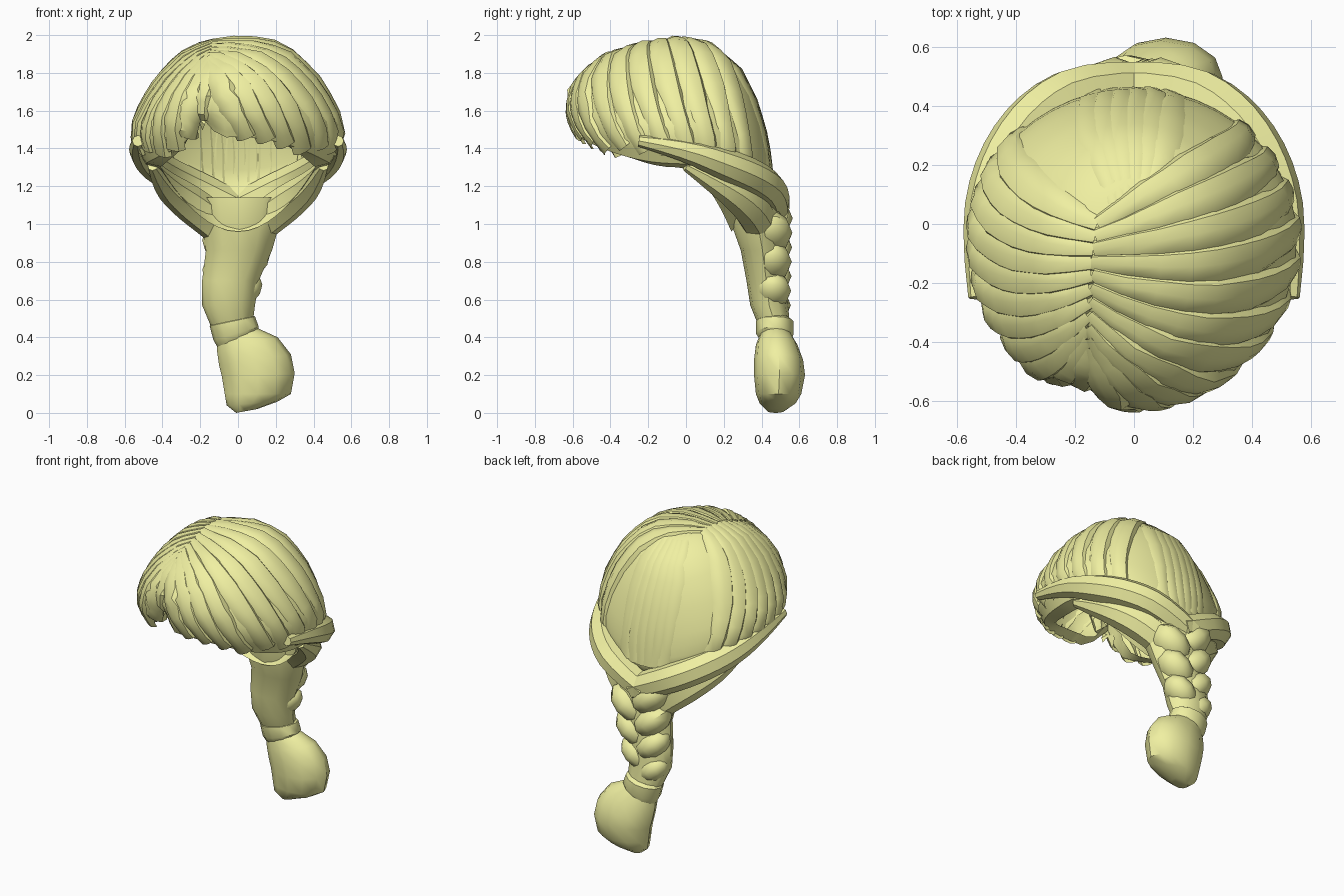
import bpy, bmesh
from math import sin, cos, pi, exp, radians
from mathutils import Vector, Matrix
from mathutils.bvhtree import BVHTree

if "Cube" in bpy.data.objects:
    bpy.data.objects.remove(bpy.data.objects["Cube"])

mat = bpy.data.materials.new("blond_hair")
mat.diffuse_color = (0.87, 0.87, 0.36, 1)
mat.use_nodes = True
mat.node_tree.nodes["Principled BSDF"].inputs["Base Color"].default_value = mat.diffuse_color


def finish(obj, angle=40):
    if not obj.data.materials:
        obj.data.materials.append(mat)
    bpy.ops.object.select_all(action='DESELECT')
    obj.select_set(True)
    bpy.context.view_layer.objects.active = obj
    bpy.ops.object.shade_smooth_by_angle(angle=radians(angle))


def grid_mesh(name, rows, wrap=True, caps=False, angle=40):
    """Skin a list of equally long point rows."""
    n = len(rows[0])
    verts = [p for r in rows for p in r]
    faces = []
    for i in range(len(rows) - 1):
        for j in range(n if wrap else n - 1):
            k = (j + 1) % n
            faces.append((i * n + j, i * n + k, (i + 1) * n + k, (i + 1) * n + j))
    if caps:
        faces.append(tuple(range(n)))
        faces.append(tuple(range(len(verts) - n, len(verts))))
    me = bpy.data.meshes.new(name)
    me.from_pydata(verts, [], faces)
    bm = bmesh.new()
    bm.from_mesh(me)
    bmesh.ops.remove_doubles(bm, verts=bm.verts, dist=0.0005)
    bmesh.ops.recalc_face_normals(bm, faces=bm.faces)
    bm.to_mesh(me)
    bm.free()
    obj = bpy.data.objects.new(name, me)
    bpy.context.collection.objects.link(obj)
    finish(obj, angle)
    return obj


# Cap profiles (radius, z) from crown to turned-in hem
FRONT = [(0, 1.98), (.2, 1.945), (.38, 1.88), (.49, 1.79), (.55, 1.7), (.565, 1.6), (.55, 1.52), (.52, 1.46), (.46, 1.49)]
SIDE = [(0, 1.98), (.17, 1.96), (.3, 1.89), (.42, 1.76), (.5, 1.63), (.55, 1.52), (.55, 1.43), (.49, 1.32), (.41, 1.3)]
BACK = [(0, 1.98), (.2, 1.94), (.34, 1.82), (.42, 1.66), (.47, 1.5), (.5, 1.35), (.51, 1.22), (.43, 1.1), (.29, .96)]


def surf(phi, k):
    i = min(int(k), 7)
    f = k - i
    mix = lambda p: Vector(p[i]).lerp(Vector(p[i + 1]), f)
    end, side = mix(FRONT if sin(phi) < 0 else BACK), mix(SIDE)
    x, y = side.x * cos(phi), end.x * sin(phi)
    z = end.y * sin(phi) ** 2 + side.y * cos(phi) ** 2
    # parting notch in the fringe
    if sin(phi) < 0 and k > 2:
        g = exp(-((x + .19) / .06) ** 2) * min(1, (k - 2) / 4)
        y *= 1 - .14 * g
        z += .12 * g * max(0, k - 4) / 3
    return Vector((x, y - .05, z))


N = 48
cap = grid_mesh("hair_cap", [[surf(2 * pi * j / N, k / 2) for j in range(N)] for k in range(17)])
bm = bmesh.new()
bm.from_mesh(cap.data)
tree = BVHTree.FromBMesh(bm)
bm.free()

CENTRE = Vector((0, -.05, 1.45))
SECTION = [(-1, -.02), (-.65, .01), (0, .024), (.6, .018), (1, -.02)]


def lock(name, a, b, width, bow=(0, 0, 0), height=1):
    """Lens-shaped strand lying on the cap from a to b."""
    da, db = (a - CENTRE).normalized(), (b - CENTRE).normalized()
    dm = (da + db).normalized() * 1.15 + Vector(bow)
    path = []
    steps = 10
    for i in range(steps + 1):
        t = i / steps
        d = (da * (1 - t) ** 2 + dm * 2 * t * (1 - t) + db * t * t).normalized()
        reach = .58 * (1 - t) + (b - CENTRE).length * t
        p, nrm, _, _ = tree.find_nearest(CENTRE + d * reach)
        if nrm.dot(d) < 0:
            nrm = -nrm
        path.append((p, nrm))
    rows = []
    for i, (p, nrm) in enumerate(path):
        t = i / steps
        tan = (path[min(i + 1, steps)][0] - path[max(i - 1, 0)][0]).normalized()
        across = nrm.cross(tan).normalized()
        w = width * (.3 + .7 * sin(pi * min(.8, t * .95 + .05)))
        h = height * (.6 + .4 * sin(pi * t))
        rows.append([p + across * s * w + nrm * q * h for s, q in SECTION])
    grid_mesh(name, rows, wrap=False, angle=35)


# Strands swept from the parting to both sides
part_front, part_back = Vector((-.16, -.42, 1.86)), Vector((-.12, 0, 1.98))
for side, first, last in ((1, -84, 48), (-1, 250, 132)):
    count = 11
    for i in range(count):
        u = i / (count - 1)
        phi = radians(first + (last - first) * u)
        start = part_front.lerp(part_back, u)
        k = 7 if u < .35 else 6.5
        lock("side_strand", start, surf(phi, k), .085,
             (side * .12 * u, -.3 * u, .1 * u), 1.2)

# Flat strands fanning down the back
for i in range(6):
    phi = radians(62 + 12 * i)
    lock("back_strand", surf(phi, .7), surf(phi * .5 + pi / 4, 6), .06, height=.35)


def tube(name, pts):
    """Tapered eight-sided roll through (x, y, z, radius) points."""
    cu = bpy.data.curves.new(name, 'CURVE')
    cu.dimensions = '3D'
    cu.bevel_depth = 1
    cu.bevel_resolution = 2
    cu.use_fill_caps = True
    sp = cu.splines.new('NURBS')
    sp.points.add(len(pts) - 1)
    for q, (x, y, z, r) in zip(sp.points, pts):
        q.co = (x, y, z, 1)
        q.radius = r
    sp.use_endpoint_u = True
    sp.order_u = 3
    sp.resolution_u = 3
    obj = bpy.data.objects.new(name, cu)
    bpy.context.collection.objects.link(obj)
    bpy.ops.object.select_all(action='DESELECT')
    obj.select_set(True)
    bpy.context.view_layer.objects.active = obj
    bpy.ops.object.convert(target='MESH')
    finish(bpy.context.view_layer.objects.active)


# Thick rolls along the hem that gather at the nape
for s in (1, -1):
    tube("hem_roll", [(s * .53, -.25, 1.44, .03), (s * .53, -.02, 1.4, .06), (s * .46, .2, 1.32, .085),
                      (s * .34, .37, 1.25, .09), (s * .17, .47, 1.17, .09), (s * -.04, .47, 1.07, .08)])
    tube("nape_roll", [(s * .45, .0, 1.31, .03), (s * .4, .17, 1.22, .07), (s * .27, .32, 1.12, .1),
                       (s * .11, .4, 1.0, .1), (0, .42, .88, .08)])


def loft(name, rings, n=12, angle=40):
    """Rings are (z, x0, x1, y0, y1, tilt)."""
    rows = []
    for z, x0, x1, y0, y1, tilt in rings:
        rows.append([((x0 + x1) / 2 + (x1 - x0) / 2 * cos(a), (y0 + y1) / 2 + (y1 - y0) / 2 * sin(a),
                      z + tilt * cos(a)) for a in (2 * pi * j / n for j in range(n))])
    grid_mesh(name, rows, caps=True, angle=angle)


# Braid core, tie and loose tail
loft("braid_core", [(1.14, -.22, .26, .24, .5, 0), (1.0, -.19, .22, .24, .52, 0), (.86, -.17, .18, .29, .52, 0),
                    (.7, -.19, .11, .32, .53, 0), (.57, -.19, .09, .34, .54, 0), (.47, -.14, .08, .38, .55, .02)])
loft("braid_tie", [(.5, -.14, .07, .39, .55, .02), (.485, -.15, .09, .37, .57, .025), (.42, -.13, .11, .37, .57, .035),
                   (.39, -.11, .1, .39, .56, .04)])
loft("loose_tail", [(.41, -.11, .1, .39, .56, .04), (.36, -.11, .21, .37, .59, .04), (.28, -.1, .28, .36, .62, .03),
                    (.2, -.085, .3, .36, .63, .01), (.1, -.07, .28, .37, .61, -.0), (.05, -.06, .21, .39, .58, .01),
                    (.01, -.01, .1, .43, .52, .01)])

# Overlapping plaits, alternating left and right
for i in range(7):
    s = 1 if i % 2 else -1
    t = i / 6
    bm = bmesh.new()
    m = (Matrix.Translation((.02 - .06 * t + s * (.085 - .03 * t), .44 + .025 * t, 1.03 - .46 * t))
         @ Matrix.Rotation(radians(-40 * s), 4, 'Y')
         @ Matrix.Diagonal((.15 - .04 * t, .125 - .035 * t, .095 - .02 * t, 1)))
    bmesh.ops.create_uvsphere(bm, u_segments=10, v_segments=6, radius=1, matrix=m)
    me = bpy.data.meshes.new("braid_plait")
    bm.to_mesh(me)
    bm.free()
    ob = bpy.data.objects.new("braid_plait", me)
    bpy.context.collection.objects.link(ob)
    finish(ob)
